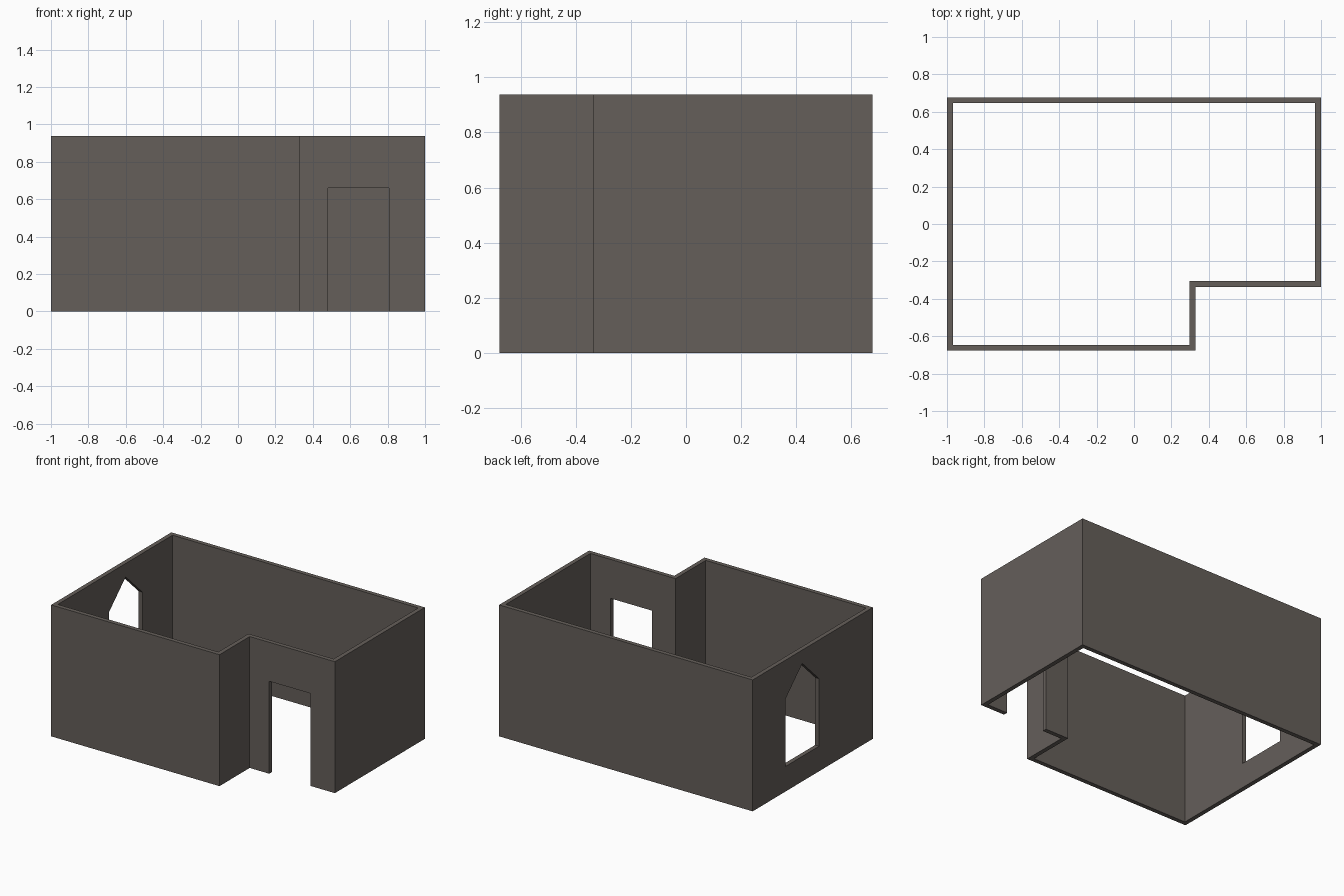
import bpy, bmesh
from mathutils import Vector

if "Cube" in bpy.data.objects:
    bpy.data.objects.remove(bpy.data.objects["Cube"])

H, T = 0.937, 0.031          # wall height and thickness
X, Y = 1.0, 0.677            # half extents
NX, NY = 0.328, -0.337       # inner corner of the front notch

stone = bpy.data.materials.new("dark_stone")
stone.diffuse_color = (0.130, 0.114, 0.102, 1)
stone.use_nodes = True
stone.node_tree.nodes["Principled BSDF"].inputs["Base Color"].default_value = stone.diffuse_color


def link(name, bm):
    bmesh.ops.recalc_face_normals(bm, faces=bm.faces)
    me = bpy.data.meshes.new(name)
    bm.to_mesh(me)
    bm.free()
    me.materials.append(stone)
    ob = bpy.data.objects.new(name, me)
    bpy.context.collection.objects.link(ob)
    return ob


def prism(name, points, push):
    """Solid made by pushing a flat outline along a vector."""
    bm = bmesh.new()
    face = bm.faces.new([bm.verts.new(p) for p in points])
    new = bmesh.ops.extrude_face_region(bm, geom=[face], use_keep_orig=True)["geom"]
    bmesh.ops.translate(bm, vec=Vector(push),
                        verts=[g for g in new if isinstance(g, bmesh.types.BMVert)])
    return link(name, bm)


# L-shaped wall ring: outer and inner outlines, bridged at top and bottom
outer = [(-X, -Y), (NX, -Y), (NX, NY), (X, NY), (X, Y), (-X, Y)]
inner = [(-X + T, -Y + T), (NX - T, -Y + T), (NX - T, NY + T),
         (X - T, NY + T), (X - T, Y - T), (-X + T, Y - T)]
bm = bmesh.new()
rings = [[bm.verts.new((x, y, z)) for x, y in outline]
         for outline, z in ((outer, 0), (outer, H), (inner, H), (inner, 0))]
for k in range(4):
    a, b = rings[k], rings[(k + 1) % 4]
    for i in range(6):
        j = (i + 1) % 6
        bm.faces.new((a[i], a[j], b[j], b[i]))
walls = link("walls", bm)

# Doorway in the notch wall, open to the ground
door = prism("doorway_cutter",
             [(x, NY - 0.1, z) for x, z in ((0.482, -0.1), (0.808, -0.1), (0.808, 0.659), (0.482, 0.659))],
             (0, 0.25, 0))
# Pointed window in the left wall
window = prism("window_cutter",
               [(-X - 0.1, y, z) for y, z in ((-0.07, 0.179), (0.306, 0.179), (0.306, 0.661),
                                              (0.118, 0.841), (-0.07, 0.661))],
               (0.25, 0, 0))

for cutter in (door, window):
    mod = walls.modifiers.new(cutter.name, 'BOOLEAN')
    mod.operation, mod.solver, mod.object = 'DIFFERENCE', 'EXACT', cutter
    cutter.hide_render = True
    cutter.display_type = 'WIRE'
